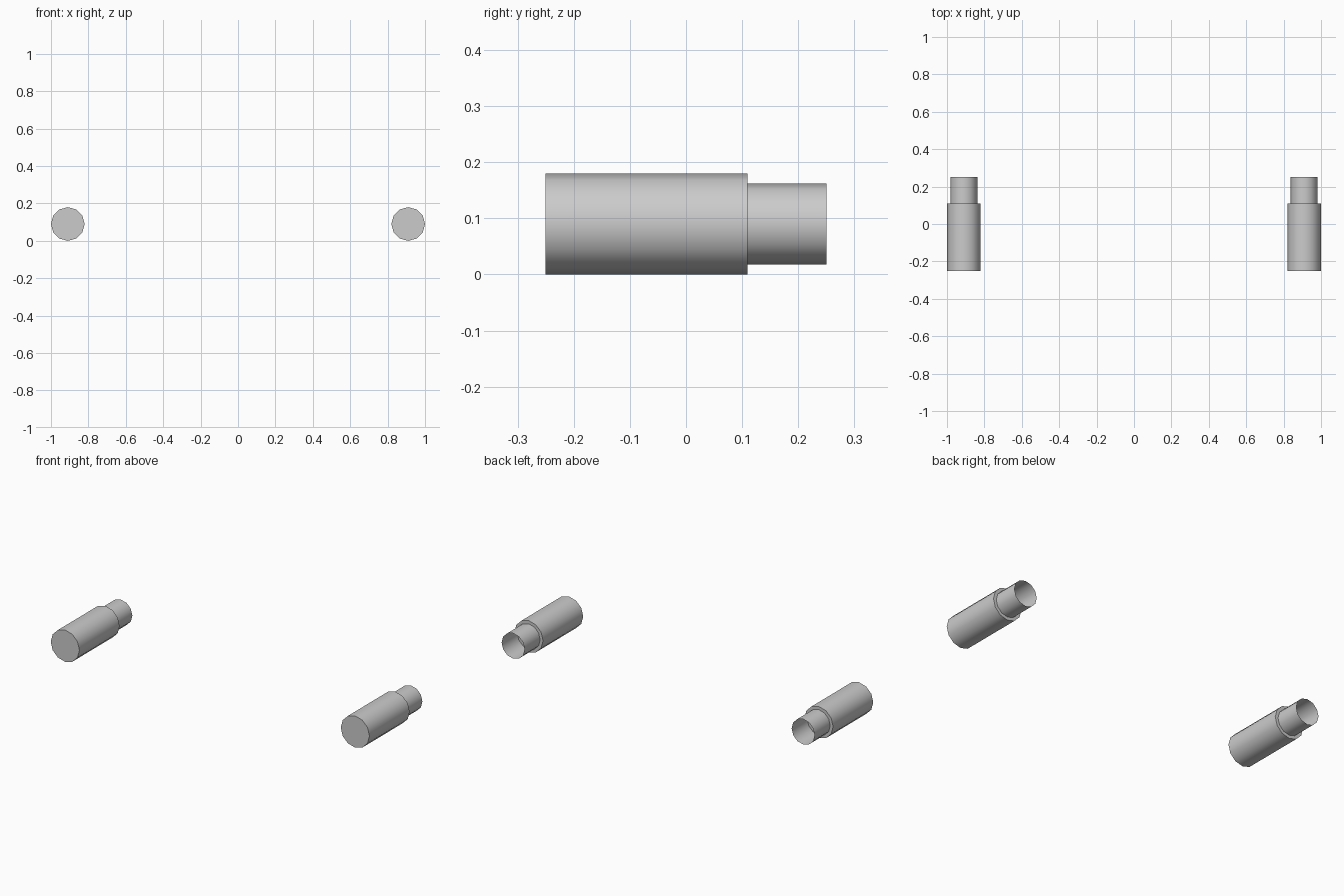
import bpy
import math
from mathutils import Matrix

cube = bpy.data.objects.get("Cube")
if cube:
    bpy.data.objects.remove(cube, do_unlink=True)

SIDES = 12
CENTRE_X, CENTRE_Z = 0.91, 0.09
FRONT, STEP, BACK = -0.25, 0.11, 0.25

# One plain grey for everything
grey = bpy.data.materials.new("light_grey")
grey.use_nodes = True
colour = (0.6, 0.6, 0.6, 1)
grey.diffuse_color = colour
grey.node_tree.nodes["Principled BSDF"].inputs["Base Color"].default_value = colour


def cylinder(name, x, radius, y0, y1, fill):
    """Cylinder lying along y, with or without end caps."""
    bpy.ops.mesh.primitive_cylinder_add(
        vertices=SIDES, radius=radius, depth=y1 - y0, end_fill_type=fill)
    obj = bpy.context.object
    obj.name = name
    obj.data.transform(Matrix.Rotation(math.pi / 2, 4, 'X'))
    obj.location = (x, (y0 + y1) / 2, CENTRE_Z)
    obj.data.materials.append(grey)
    bpy.ops.object.shade_smooth_by_angle(angle=math.radians(40))
    return obj


for side, sign in (("left", 1), ("right", -1)):
    x = sign * CENTRE_X
    # Wide closed body, its back cap forming the step and the socket floor
    cylinder(side + "_body", x, 0.09, FRONT, STEP, 'NGON')
    # Narrow thin-walled sleeve, open at the back
    cylinder(side + "_sleeve", x, 0.072, STEP, BACK, 'NOTHING')
